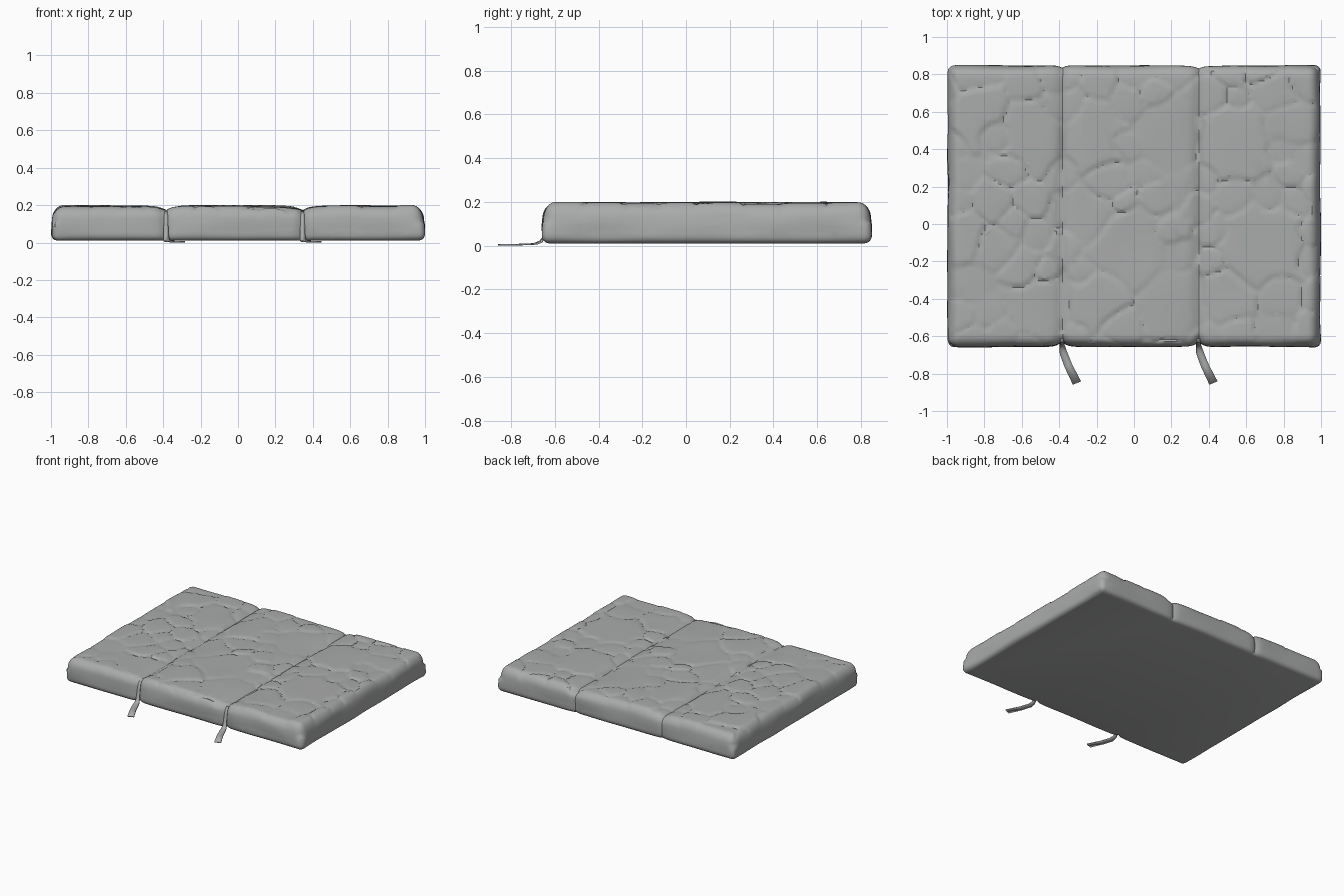
import bpy, bmesh, math, random
from mathutils import Vector, noise

if "Cube" in bpy.data.objects:
    bpy.data.objects.remove(bpy.data.objects["Cube"], do_unlink=True)
random.seed(4)

SEAMS = (-0.385, 0.345)          # where the straps pull the padding in
CENTRE_Y = 0.095
HALF = Vector((1.0, 0.755, 0.09))
MID = Vector((0, CENTRE_Y, 0.1))

cloth = bpy.data.materials.new("grey_cloth")
cloth.use_nodes = True
colour = (0.40, 0.41, 0.405, 1)
cloth.diffuse_color = colour
bsdf = cloth.node_tree.nodes["Principled BSDF"]
bsdf.inputs["Base Color"].default_value = colour
bsdf.inputs["Roughness"].default_value = 0.9


def make_object(name, bm):
    mesh = bpy.data.meshes.new(name)
    bm.to_mesh(mesh)
    bm.free()
    mesh.materials.append(cloth)
    obj = bpy.data.objects.new(name, mesh)
    bpy.context.collection.objects.link(obj)
    return obj


# Large puffed patches (x, y, radius) and smaller random ones between them
puffs = [(-.53, .46, .17), (-.24, .46, .16), (.2, .45, .16), (.51, .46, .17),
         (-.02, -.12, .19), (-.5, -.43, .15), (-.2, -.42, .14), (.22, -.44, .16),
         (.66, -.1, .19), (.5, -.4, .13), (-.25, .05, .14), (-.85, .6, .13)]
for i in range(900):
    x, y, r = random.uniform(-1, 1), random.uniform(-.7, .85), random.uniform(.06, .1)
    if all(math.hypot(x - a, y - b) > 0.85 * (r + c) for a, b, c in puffs):
        puffs.append((x, y, r))


def crumple(x, y):
    """Height offset of the padded top: shallow domes parted by creases."""
    n = noise.noise_vector(Vector((x * 5, y * 5, 1)))
    px, py = x + 0.035 * n.x, y + 0.035 * n.y
    near = sorted((math.hypot(px - a, py - b) / c, i) for i, (a, b, c) in enumerate(puffs))
    gap = near[1][0] - near[0][0]
    crease = math.exp(-gap / 0.12)
    strength = 0.55 + 0.5 * noise.noise(Vector((x * 3, y * 3, 7)))
    level = math.sin(near[0][1] * 2.4) * 0.004 * (1 - crease)
    return level - 0.017 * crease * strength + 0.004 * noise.noise(Vector((x * 4, y * 4, 3)))


# Cushion: gridded block, rounded, pinched at the seams and crumpled on top
bm = bmesh.new()
bmesh.ops.create_cube(bm, size=2)
for axis, cuts in enumerate((119, 89, 11)):
    along = [e for e in bm.edges
             if abs(e.verts[0].co[axis] - e.verts[1].co[axis]) > 1]
    bmesh.ops.subdivide_edges(bm, edges=along, cuts=cuts, use_grid_fill=True)
for v in bm.verts:
    p = Vector(v.co[i] * HALF[i] for i in range(3))
    r = 0.06 if p.z > 0 else 0.035
    core = Vector(max(-HALF[i] + r, min(HALF[i] - r, p[i])) for i in range(3))
    out = p - core
    if out.length > 1e-6:
        p = core + out.normalized() * r
    height = (p.z + HALF.z) / (2 * HALF.z)
    # soft inward lean of the walls and slow waviness
    edge = max(abs(p.x) / HALF.x, abs(p.y) / HALF.y)
    wall = max(0, min(1, (edge - 0.9) / 0.1))
    lean = 0.025 * max(0, height - 0.5) * wall
    wave = 0.008 * noise.noise(Vector((p.x * 4, p.y * 4, p.z * 9))) * wall
    p.x *= 1 - lean + min(0, wave - 0.004)
    p.y *= 1 - lean + min(0, wave - 0.004)
    # pinches where the straps run
    pull = max(math.exp(-abs(p.x - s) / 0.022) for s in SEAMS)
    dip = max(math.exp(-abs(p.x - s) / 0.07) for s in SEAMS)
    depth = 0.03 if p.y < 0 else 0.015
    if abs(p.y) > 0.6:
        p.y -= math.copysign(depth * pull * (abs(p.y) - 0.6) / 0.15, p.y)
    p += MID
    top = max(0, min(1, (height - 0.55) / 0.4))
    p.z += top * (crumple(p.x, p.y) + 0.006 - 0.016 * pull - 0.012 * dip)
    v.co = p
cushion = make_object("cushion", bm)
dec = cushion.modifiers.new("cloth_facets", 'DECIMATE')
dec.ratio = 0.3


# Straps: flat ribbons hanging down the front and trailing on the floor
def strap(name, x):
    path = [(0, -.615, .165, .008), (0, -.632, .14, .010), (0, -.642, .09, .012),
            (0, -.65, .04, .014), (.002, -.664, .018, .016), (.008, -.69, .008, .019),
            (.035, -.76, .005, .02), (.08, -.85, .004, .022)]
    bm = bmesh.new()
    rows = []
    for dx, y, z, w in path:
        slant = 0.4 * w if z < 0.03 else 0
        rows.append([bm.verts.new((x + dx + s * w, y + s * slant, z)) for s in (-1, 1)])
    for a, b in zip(rows, rows[1:]):
        bm.faces.new((a[0], b[0], b[1], a[1]))
    bmesh.ops.recalc_face_normals(bm, faces=bm.faces)
    obj = make_object(name, bm)
    solid = obj.modifiers.new("thickness", 'SOLIDIFY')
    solid.thickness = 0.007
    solid.offset = 0
    return obj


parts = [cushion, strap("right_strap", SEAMS[0]), strap("left_strap", SEAMS[1])]
for obj in parts:
    bpy.ops.object.select_all(action='DESELECT')
    obj.select_set(True)
    bpy.context.view_layer.objects.active = obj
    bpy.ops.object.shade_smooth_by_angle(angle=math.radians(30))
